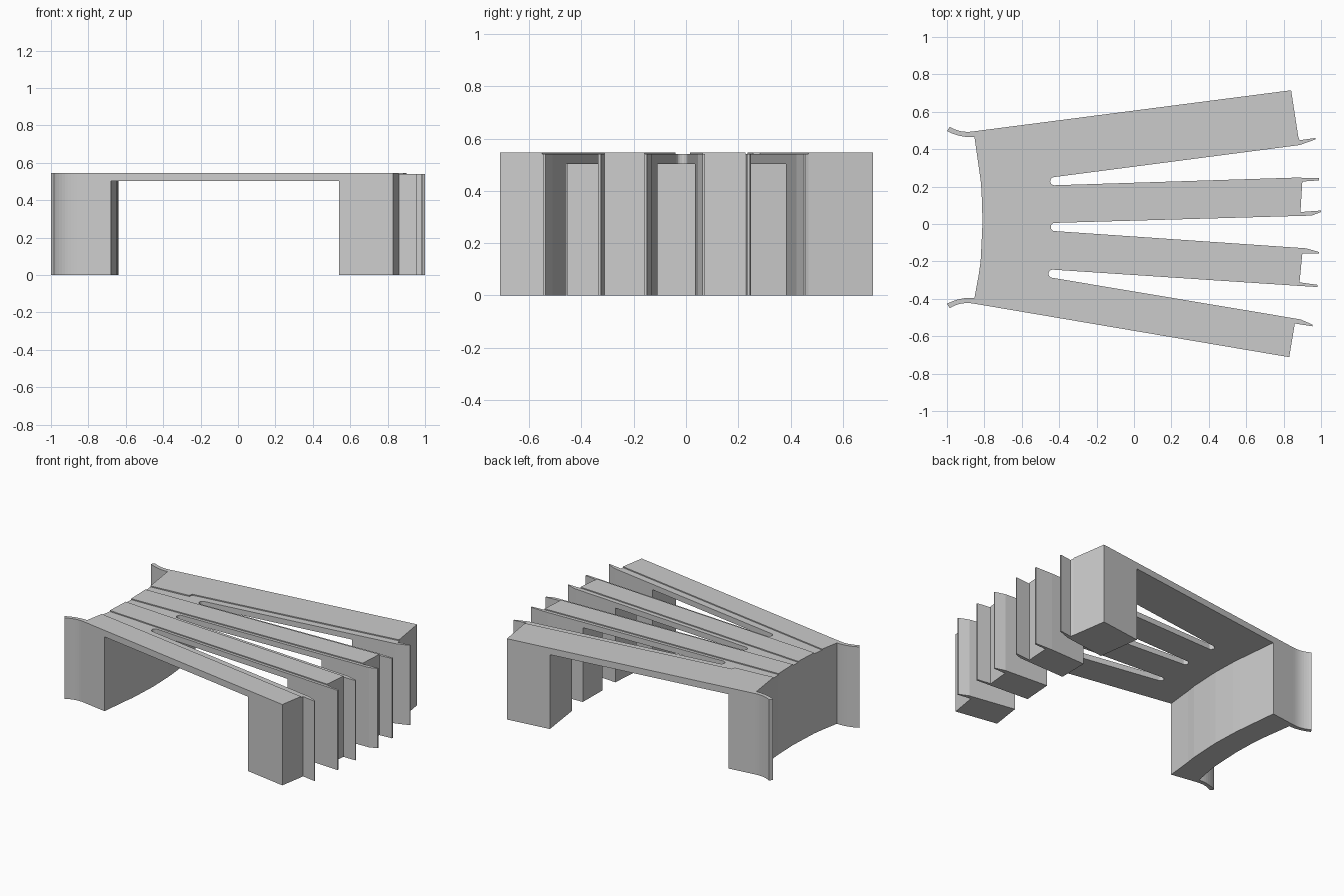
import bpy
import math

if "Cube" in bpy.data.objects:
    bpy.data.objects.remove(bpy.data.objects["Cube"])

Z_UNDER, Z_BASE, Z_DECK = 0.503, 0.54, 0.547


def prism(name, pts, z0, z1, top=True, bottom=True):
    """Extrude a flat outline between two heights, optionally leaving hidden caps off."""
    area = sum(a[0] * b[1] - b[0] * a[1] for a, b in zip(pts, pts[1:] + pts[:1]))
    if area < 0:
        pts = pts[::-1]
    n = len(pts)
    verts = [(x, y, z0) for x, y in pts] + [(x, y, z1) for x, y in pts]
    faces = [(i, (i + 1) % n, (i + 1) % n + n, i + n) for i in range(n)]
    if top:
        faces.append(tuple(range(n, 2 * n)))
    if bottom:
        faces.append(tuple(reversed(range(n))))
    mesh = bpy.data.meshes.new(name)
    mesh.from_pydata(verts, [], faces)
    mesh.update()
    obj = bpy.data.objects.new(name, mesh)
    bpy.context.collection.objects.link(obj)
    return obj


def bezier(a, c, b, n=8):
    return [tuple((1 - t) ** 2 * a[k] + 2 * t * (1 - t) * c[k] + t * t * b[k] for k in (0, 1))
            for t in (i / n for i in range(n + 1))]


def slot_end(cx, cy, r=0.022, n=8):
    """Rounded blind end of a slot, from its lower side round to its upper side."""
    return [(cx - r * math.sin(math.pi * i / n), cy - r * math.cos(math.pi * i / n))
            for i in range(n + 1)]


def at_x(a, b, x):
    return (x, a[1] + (b[1] - a[1]) * (x - a[0]) / (b[0] - a[0]))


# Curved wing walls: back one from outer side to inner side, front one mirrored
wing_back = (bezier((-0.86, 0.495), (-0.93, 0.485), (-0.985, 0.52))
             + bezier((-1.0, 0.497), (-0.93, 0.46), (-0.853, 0.465)))
wing_front = [(x, 0.07 - y) for x, y in reversed(wing_back)]

# Outer face of the abutment, back to front
left = [(-0.82, 0.235), (-0.815, 0.175), (-0.81, 0.015),
        (-0.812, -0.04), (-0.82, -0.2), (-0.83, -0.27)]

# Free ends of the four fingers with their thin fins, front to back
tips = [
    [(0.83, -0.712), (0.857, -0.55), (0.86, -0.532), (0.955, -0.547), (0.955, -0.538), (0.89, -0.51)],
    [(0.9, -0.332), (0.98, -0.337), (0.98, -0.325), (0.885, -0.312),
     (0.9, -0.158), (0.99, -0.158), (0.99, -0.15), (0.92, -0.13)],
    [(0.95, 0.045), (1.0, 0.064), (1.0, 0.072), (0.89, 0.064),
     (0.9, 0.227), (0.99, 0.233), (0.99, 0.245), (0.865, 0.248)],
    [(0.885, 0.422), (0.97, 0.452), (0.97, 0.46), (0.885, 0.448), (0.878, 0.468), (0.84, 0.715)],
]
slots = [slot_end(-0.435, -0.266), slot_end(-0.423, -0.016), slot_end(-0.426, 0.229)]

# Slotted base slab
outline = wing_back + left + wing_front + tips[0]
for slot, tip in zip(slots, tips[1:]):
    outline += slot + tip
prism("base_slab", outline, Z_UNDER, Z_BASE)

# Fin tops and recessed strips belong to the slab; raised decks sit on it
decks = [
    wing_front + [(0.83, -0.712), (0.857, -0.55), left[5]],
    [left[3], left[4], (0.885, -0.312), (0.9, -0.158)],
    [left[1], left[2], (0.89, 0.064), (0.9, 0.227)],
    wing_back + [left[0], (-0.545, 0.257), (-0.54, 0.283), (0.878, 0.468), (0.84, 0.715)],
]
for i, deck in enumerate(decks):
    prism(f"raised_deck_{i + 1}", deck, Z_BASE, Z_DECK, bottom=False)

# Piers with fins under the free ends
lower = [wing_front[-1]] + [s[-1] for s in slots]
upper = [s[0] for s in slots] + [wing_back[0]]
starts = [(0.54, 0.57), (0.59, 0.605), (0.602, 0.605), (0.585, 0.545)]
for i, (tip, (xa, xb)) in enumerate(zip(tips, starts)):
    pts = [at_x(lower[i], tip[0], xa)] + tip + [at_x(upper[i], tip[-1], xb)]
    prism(f"pier_{i + 1}", pts, 0, Z_UNDER, top=False)

# Abutment with wing walls, inner face follows the outer one
inner = [at_x(wing_front[-1], tips[0][0], -0.68)]
inner += [(x + 0.17, y) for x, y in reversed(left)]
inner += [at_x(wing_back[0], tips[3][-1], -0.68)]
prism("abutment", wing_back + left + wing_front + inner, 0, Z_UNDER, top=False)
